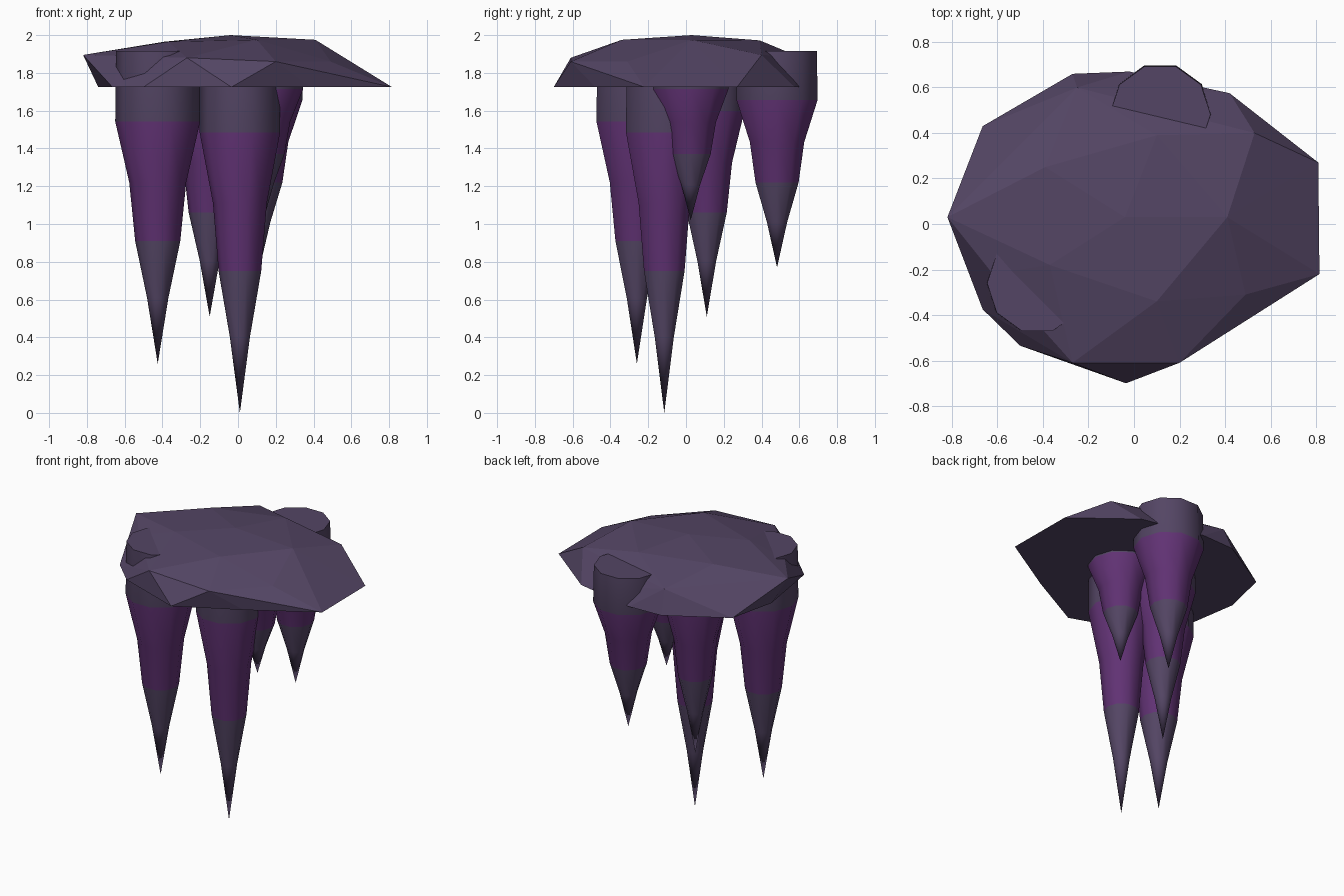
import bpy, bmesh, math

if "Cube" in bpy.data.objects:
    bpy.data.objects.remove(bpy.data.objects["Cube"])

def material(name, rgb):
    m = bpy.data.materials.new(name)
    m.diffuse_color = (*rgb, 1)
    m.use_nodes = True
    m.node_tree.nodes["Principled BSDF"].inputs["Base Color"].default_value = m.diffuse_color
    return m

ROCK = material("dusky rock", (0.088, 0.060, 0.128))
PURPLE = material("deep purple", (0.120, 0.032, 0.175))

def finish(bm, name, mats):
    bmesh.ops.recalc_face_normals(bm, faces=bm.faces)
    me = bpy.data.meshes.new(name)
    bm.to_mesh(me)
    bm.free()
    for m in mats:
        me.materials.append(m)
    ob = bpy.data.objects.new(name, me)
    bpy.context.collection.objects.link(ob)
    return ob

# Ceiling slab: faceted hull with a flat underside
BASE = 1.725
bottom = [(-0.74, 0.10), (-0.665, 0.43), (-0.43, 0.53), (-0.27, 0.66), (-0.02, 0.67),
          (0.42, 0.575), (0.81, 0.27), (0.815, -0.22), (0.38, -0.48),
          (-0.035, -0.70), (-0.50, -0.535), (-0.665, -0.375)]
upper = [(-0.82, 0.03, 1.895), (-0.62, -0.22, 1.89), (-0.27, -0.61, 1.88),
         (0.20, -0.61, 1.86), (0.49, -0.31, 1.86), (0.61, 0.02, 1.845),
         (0.53, 0.40, 1.895), (-0.25, 0.60, 1.885), (-0.39, 0.25, 1.965),
         (-0.37, -0.18, 1.965), (0.10, -0.34, 1.975), (0.41, 0.03, 1.975),
         (0.10, 0.39, 1.972), (-0.04, 0.03, 2.0)]
bm = bmesh.new()
for p in [(x, y, BASE) for x, y in bottom] + upper:
    bm.verts.new(p)
bmesh.ops.convex_hull(bm, input=bm.verts)
finish(bm, "ceiling_slab", [ROCK])

# Stalactites: ten-sided tapering spikes with a purple middle band
TOP, SIDES = 1.915, 10
PROFILE = [(0, 0.98), (0.225, 1.0), (0.42, 0.67), (0.608, 0.53), (0.79, 0.25)]

def stalactite(name, x, y, tip, r):
    length = TOP - tip
    bm = bmesh.new()
    rings = []
    for t, k in PROFILE:
        rings.append([bm.verts.new((x + r * k * math.cos(a), y + r * k * math.sin(a),
                                    TOP - t * length))
                      for a in (2 * math.pi * i / SIDES for i in range(SIDES))])
    point = bm.verts.new((x, y, tip))
    bm.faces.new(rings[0])
    for i in range(SIDES):
        j = (i + 1) % SIDES
        for n in range(len(rings) - 1):
            f = bm.faces.new((rings[n][i], rings[n][j], rings[n + 1][j], rings[n + 1][i]))
            f.material_index = 1 if n in (1, 2) else 0
        bm.faces.new((rings[-1][i], rings[-1][j], point))
    ob = finish(bm, name, [ROCK, PURPLE])
    bpy.ops.object.select_all(action='DESELECT')
    ob.select_set(True)
    bpy.context.view_layer.objects.active = ob
    bpy.ops.object.shade_smooth_by_angle(angle=math.radians(45))

stalactite("left_stalactite", -0.425, -0.26, 0.26, 0.225)
stalactite("front_stalactite", 0.01, -0.115, 0.0, 0.213)
stalactite("middle_stalactite", -0.15, 0.11, 0.51, 0.21)
stalactite("back_stalactite", 0.115, 0.482, 0.77, 0.226)
stalactite("right_stalactite", 0.135, 0.025, 1.02, 0.21)
